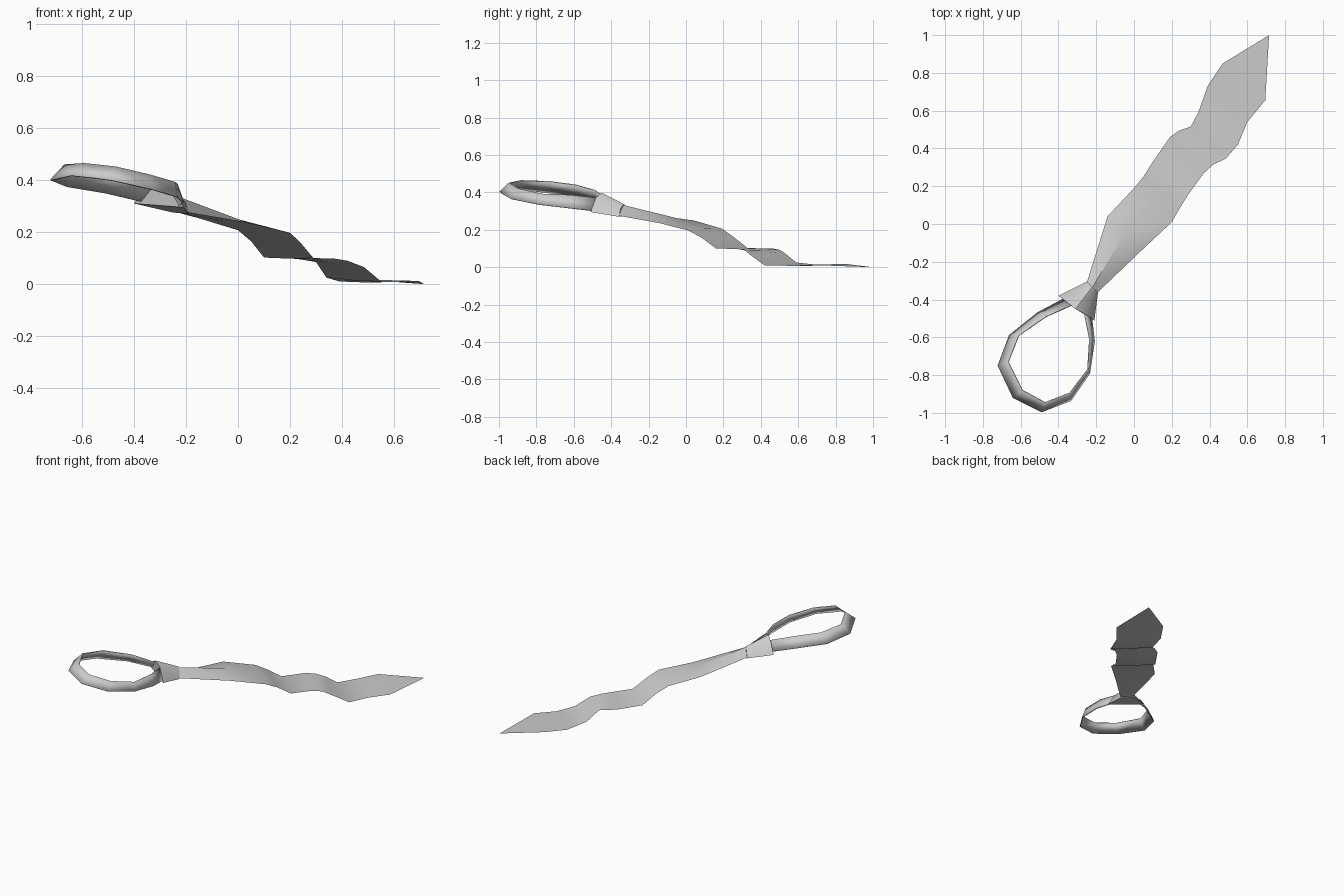
import bpy
import bmesh
from math import radians
from mathutils import Vector

old = bpy.data.objects.get("Cube")
if old:
    bpy.data.objects.remove(old, do_unlink=True)

# One plain grey cloth for everything
cloth = bpy.data.materials.new("grey cloth")
cloth.use_nodes = True
grey = (0.6, 0.6, 0.6, 1)
cloth.diffuse_color = grey
cloth.node_tree.nodes["Principled BSDF"].inputs["Base Color"].default_value = grey


def loft(name, sections, closed=True, caps=False, thickness=0):
    """Skin a row of cross-sections with quads."""
    bm = bmesh.new()
    rows = [[bm.verts.new(p) for p in section] for section in sections]
    count = len(rows[0])
    for a, b in zip(rows, rows[1:]):
        for i in range(count if closed else count - 1):
            j = (i + 1) % count
            bm.faces.new((a[i], a[j], b[j], b[i]))
    if caps:
        bm.faces.new(rows[0])
        bm.faces.new(rows[-1])
    bmesh.ops.remove_doubles(bm, verts=bm.verts, dist=0.0005)
    bmesh.ops.recalc_face_normals(bm, faces=bm.faces)
    mesh = bpy.data.meshes.new(name)
    bm.to_mesh(mesh)
    bm.free()
    mesh.materials.append(cloth)
    obj = bpy.data.objects.new(name, mesh)
    bpy.context.collection.objects.link(obj)
    if thickness:
        solid = obj.modifiers.new("cloth thickness", 'SOLIDIFY')
        solid.thickness = thickness
        solid.offset = 0
    bpy.ops.object.select_all(action='DESELECT')
    obj.select_set(True)
    bpy.context.view_layer.objects.active = obj
    bpy.ops.object.shade_smooth_by_angle(angle=radians(45))
    return obj


def blade_section(left, right, rise, depth):
    """Left edge, raised middle, right edge and flat underside."""
    left, right = Vector(left), Vector(right)
    middle = (left + right) / 2
    return [left, middle + Vector((0, 0, rise)), right, middle - Vector((0, 0, depth))]


# Hanging blade: left edge, right edge, arch of the fold
blade_rows = [
    ((-.25, -.31, .28), (-.19, -.36, .275), .055),
    ((-.14, .04, .25), (.04, -.14, .235), .02),
    ((0, .19, .207), (.2, .01, .197), .004),
    ((.05, .25, .165), (.24, .08, .16), 0),
    ((.1, .33, .102), (.29, .16, .1), 0),
    ((.19, .46, .1), (.37, .27, .098), 0),
    ((.24, .495, .095), (.42, .315, .09), 0),
    ((.3, .515, .085), (.485, .345, .065), 0),
    ((.34, .59, .025), (.55, .42, .01), 0),
    ((.39, .73, .01), (.6, .54, .008), 0),
    ((.47, .85, .018), (.695, .655, .012), 0),
]
sections = [blade_section(l, r, rise, .003) for l, r, rise in blade_rows]
sections.append([Vector((.715, 1, 0))] * 4)
loft("tie_blade", sections)

# Tapered knot: arched wide end towards the neck, narrow end at the blade
wide = [(-.4, -.38, .31), (-.355, -.415, .37), (-.31, -.45, .398),
        (-.255, -.48, .375), (-.21, -.51, .295)]
start, end = Vector((-.25, -.305, .275)), Vector((-.19, -.36, .27))
narrow = [start.lerp(end, t) + Vector((0, 0, h))
          for t, h in ((0, 0), (.2, .045), (.5, .065), (.8, .045), (1, 0))]
loft("knot", [wide, narrow], caps=True)

# Neck band: lower flared edge and upper edge, from one side of the knot round
band = [
    ((-.225, -.49, .3), (-.262, -.475, .37)),
    ((-.21, -.62, .315), (-.235, -.61, .385)),
    ((-.235, -.79, .335), (-.245, -.77, .392)),
    ((-.335, -.935, .365), (-.34, -.895, .42)),
    ((-.49, -.995, .4), (-.47, -.945, .45)),
    ((-.64, -.92, .418), (-.59, -.88, .463)),
    ((-.72, -.75, .4), (-.665, -.73, .458)),
    ((-.66, -.59, .375), (-.61, -.59, .44)),
    ((-.51, -.47, .35), (-.465, -.49, .412)),
    ((-.36, -.39, .315), (-.33, -.43, .372)),
]
loft("neck_band", band, closed=False, thickness=.006)
